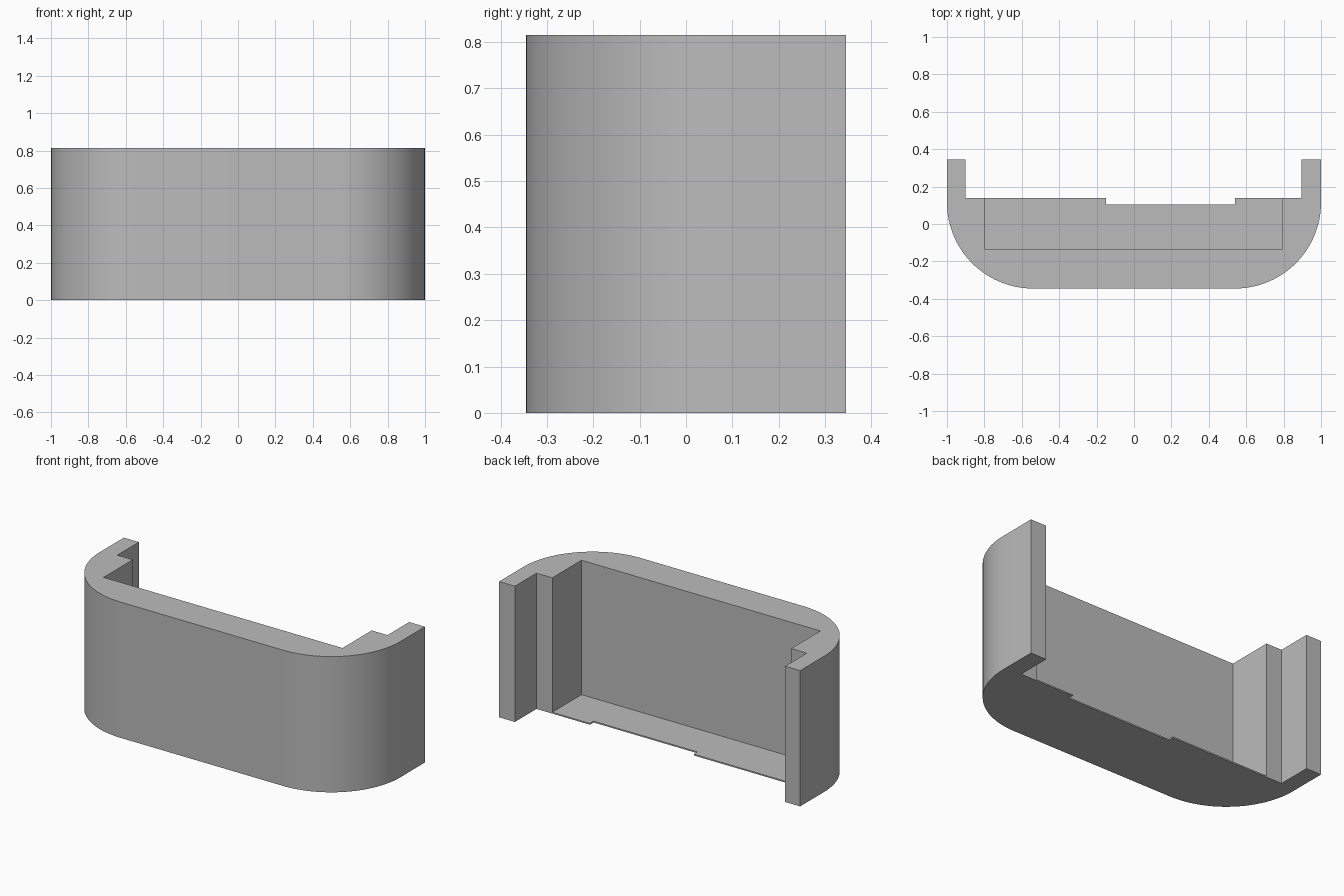
import bpy
import bmesh
from math import sin, cos, pi

HEIGHT = 0.815
FLOOR = 0.008
BACK, FRONT = 0.345, -0.345
RADIUS = 0.46

cube = bpy.data.objects.get("Cube")
if cube:
    bpy.data.objects.remove(cube, do_unlink=True)

grey = bpy.data.materials.new("plain grey")
grey.use_nodes = True
colour = (0.5, 0.5, 0.5, 1)
grey.diffuse_color = colour
grey.node_tree.nodes["Principled BSDF"].inputs["Base Color"].default_value = colour


def corner(side, steps=24):
    """Rounded front corner, from the side wall to the front wall."""
    cx, cy = side * (1 - RADIUS), FRONT + RADIUS
    angles = [pi / 2 * i / steps for i in range(steps + 1)]
    return [(cx + side * RADIUS * cos(a), cy - RADIUS * sin(a)) for a in angles]


def extrude(bm, outline, bottom, top):
    """Extrude a closed plan outline from one height to another."""
    face = bm.faces.new([bm.verts.new((x, y, bottom)) for x, y in outline])
    moved = bmesh.ops.extrude_face_region(bm, geom=[face])["geom"]
    verts = [v for v in moved if isinstance(v, bmesh.types.BMVert)]
    bmesh.ops.translate(bm, verts=verts, vec=(0, 0, top - bottom))
    bmesh.ops.recalc_face_normals(bm, faces=bm.faces)


def make_solid(name, outline, bottom, top):
    bm = bmesh.new()
    extrude(bm, outline, bottom, top)
    mesh = bpy.data.meshes.new(name)
    bm.to_mesh(mesh)
    bm.free()
    mesh.materials.append(grey)
    obj = bpy.data.objects.new(name, mesh)
    bpy.context.collection.objects.link(obj)
    return obj


# Curved body with two rear arms and a shallow notch in the rear edge
rear_edge = [(-1, BACK), (-0.9, BACK), (-0.9, 0.14), (-0.15, 0.14), (-0.15, 0.105),
             (0.54, 0.105), (0.54, 0.14), (0.895, 0.14), (0.895, BACK), (1, BACK)]
outline = rear_edge + corner(1) + corner(-1)[::-1]
body = make_solid("curved_cover", outline, 0, HEIGHT)

# Pocket cut down to a thin floor, open at the top and rear
pocket = [(-0.797, -0.137), (0.79, -0.137), (0.79, 0.25), (-0.797, 0.25)]
cutter = make_solid("pocket_cutter", pocket, FLOOR, HEIGHT + 0.1)
cutter.hide_render = True
cutter.hide_set(True)

cut = body.modifiers.new("pocket", "BOOLEAN")
cut.operation = "DIFFERENCE"
cut.solver = "EXACT"
cut.object = cutter

# Smooth the rounded corners and keep the edges sharp
bpy.ops.object.select_all(action="DESELECT")
body.select_set(True)
bpy.context.view_layer.objects.active = body
bpy.ops.object.modifier_apply(modifier=cut.name)
bpy.ops.object.shade_smooth_by_angle(angle=pi / 6)
bpy.data.objects.remove(cutter, do_unlink=True)
